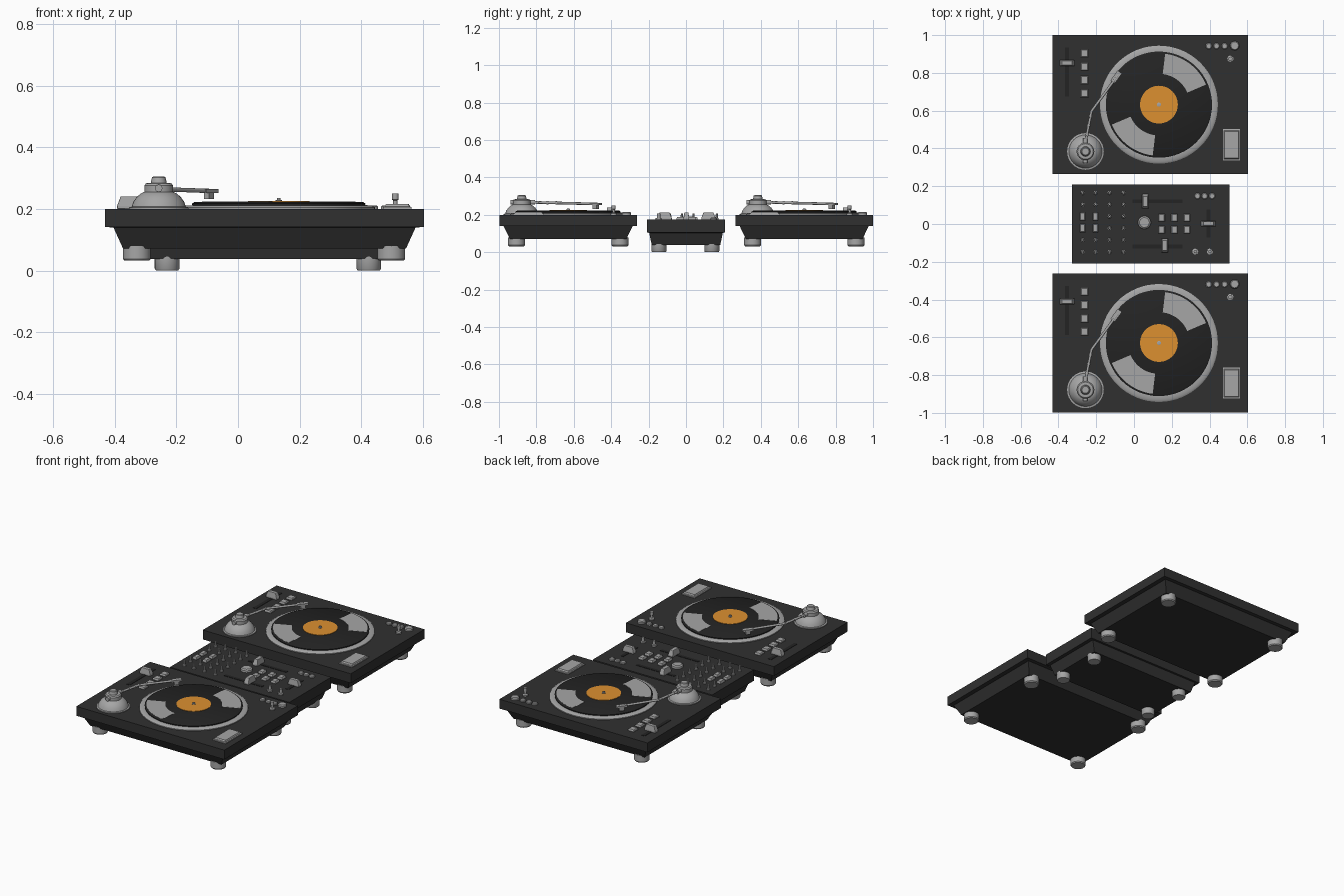
import bpy, bmesh, math
from mathutils import Vector

if "Cube" in bpy.data.objects:
    bpy.data.objects.remove(bpy.data.objects["Cube"])


def material(name, rgb):
    m = bpy.data.materials.new(name)
    m.diffuse_color = (*rgb, 1)
    m.use_nodes = True
    m.node_tree.nodes["Principled BSDF"].inputs["Base Color"].default_value = m.diffuse_color
    return m


DARK = material("charcoal", (0.03, 0.03, 0.03))
BLACK = material("black", (0.017, 0.017, 0.017))
GREY = material("light grey", (0.38, 0.38, 0.38))
ORANGE = material("orange", (0.72, 0.28, 0.03))


def finish(name, bm, mat, smooth=False, bevel=0):
    bmesh.ops.recalc_face_normals(bm, faces=bm.faces)
    me = bpy.data.meshes.new(name)
    bm.to_mesh(me)
    bm.free()
    me.materials.append(mat)
    ob = bpy.data.objects.new(name, me)
    bpy.context.collection.objects.link(ob)
    if bevel:
        mod = ob.modifiers.new("edge", "BEVEL")
        mod.width, mod.segments = bevel, 2
    if smooth:
        bpy.ops.object.select_all(action="DESELECT")
        ob.select_set(True)
        bpy.context.view_layer.objects.active = ob
        bpy.ops.object.shade_smooth_by_angle(angle=math.radians(35))
    return ob


def block(name, cx, cy, layers, mat, bevel=0):
    """Stack of rectangles (half x, half y, z), capped at both ends."""
    bm = bmesh.new()
    rings = [[bm.verts.new((cx + sx * hx, cy + sy * hy, z))
              for sx, sy in ((-1, -1), (1, -1), (1, 1), (-1, 1))] for hx, hy, z in layers]
    for a, b in zip(rings, rings[1:]):
        for i in range(4):
            j = (i + 1) % 4
            bm.faces.new((a[i], a[j], b[j], b[i]))
    bm.faces.new(rings[0])
    bm.faces.new(rings[-1])
    return finish(name, bm, mat, bevel=bevel)


def lathe(name, cx, cy, profile, mat, n=24):
    """Turned part from (radius, z) points, capped at both ends."""
    bm = bmesh.new()
    rings = [[bm.verts.new((cx + r * math.cos(2 * math.pi * i / n),
                            cy + r * math.sin(2 * math.pi * i / n), z)) for i in range(n)]
             for r, z in profile]
    for a, b in zip(rings, rings[1:]):
        for i in range(n):
            j = (i + 1) % n
            bm.faces.new((a[i], a[j], b[j], b[i]))
    bm.faces.new(rings[0])
    bm.faces.new(rings[-1])
    return finish(name, bm, mat, smooth=True)


def rod(name, a, b, r, mat, n=12):
    """Straight round rod between two points."""
    a, b = Vector(a), Vector(b)
    bm = bmesh.new()
    bmesh.ops.create_cone(bm, cap_ends=True, segments=n, radius1=r, radius2=r, depth=(b - a).length)
    ob = finish(name, bm, mat, smooth=True)
    ob.location = (a + b) / 2
    ob.rotation_euler = (b - a).to_track_quat("Z", "Y").to_euler()
    return ob


def sector(name, cx, cy, r0, r1, a0, a1, z, mat, n=14):
    """Thin ring-sector plate."""
    bm = bmesh.new()
    cols = []
    for i in range(n + 1):
        t = math.radians(a0 + (a1 - a0) * i / n)
        cols.append([bm.verts.new((cx + r * math.cos(t), cy + r * math.sin(t), h))
                     for r, h in ((r0, z), (r1, z), (r1, z + 0.002), (r0, z + 0.002))])
    for a, b in zip(cols, cols[1:]):
        for k in range(4):
            m = (k + 1) % 4
            bm.faces.new((a[k], a[m], b[m], b[k]))
    bm.faces.new(cols[0])
    bm.faces.new(cols[-1])
    return finish(name, bm, mat)


def foot(name, x, y, r, z0, z1):
    lathe(name, x, y, [(r * 0.9, z0), (r, z0 + 0.006), (r, z1)], GREY)


def button(name, x, y, hx, hy, z, h):
    block(name, x, y, [(hx, hy, z - 0.003), (hx, hy, z + h * 0.5), (hx * 0.8, hy * 0.85, z + h)], GREY)


def fader(name, x, y, hx, hy, z, h):
    """Cap that narrows to a waist, with a broad foot."""
    block(name, x, y, [(hx, hy, z), (hx, hy, z + h * 0.25), (hx * 0.7, hy * 0.7, z + h)], GREY, 0.002)


def turntable(side, oy):
    z = 0.20
    # body: straight upper slab over a tapered underside
    block(side + "_deck_body", 0.086, oy, [(0.459, 0.312, 0.072), (0.49, 0.345, 0.14),
          (0.517, 0.368, 0.141), (0.517, 0.368, z)], DARK)
    for x in (-0.328, 0.497):
        for y in (-0.276, 0.277):
            foot(side + "_deck_foot", x, oy + y, 0.045, 0.032, 0.08)

    # platter, record, label, spindle
    px = 0.132
    lathe(side + "_platter", px, oy, [(0.312, z - 0.002), (0.312, 0.205), (0.303, 0.211), (0.28, 0.211)], GREY, 64)
    lathe(side + "_record", px, oy, [(0.28, 0.209), (0.281, 0.217), (0.272, 0.223)], BLACK, 64)
    for a in (23, 203):
        sector(side + "_record_sheen", px, oy, 0.163, 0.271, a, a + 60, 0.222, GREY)
    lathe(side + "_record_label", px, oy, [(0.1, 0.222), (0.1, 0.2255)], ORANGE, 48)
    lathe(side + "_spindle", px, oy, [(0.011, 0.224), (0.011, 0.228), (0.006, 0.229), (0.006, 0.235)], GREY, 12)

    # tonearm base with cap
    bx, by = -0.257, oy - 0.248
    lathe(side + "_tonearm_base", bx, by, [(0.097, z - 0.002), (0.097, 0.205), (0.088, 0.207), (0.083, 0.222),
          (0.072, 0.238), (0.058, 0.25), (0.045, 0.256)], GREY, 32)
    lathe(side + "_tonearm_cap", bx, by, [(0.047, 0.255), (0.047, 0.276), (0.041, 0.283), (0.026, 0.284),
          (0.022, 0.302), (0.018, 0.305)], GREY, 24)
    rod(side + "_tonearm_pivot", (bx, by - 0.06, 0.267), (bx, by + 0.07, 0.267), 0.012, GREY)
    # bent arm, collars, headshell and cartridge
    p0, p1, p2 = (bx, by + 0.05, 0.267), (-0.225, oy - 0.035, 0.263), (-0.085, oy + 0.155, 0.258)
    rod(side + "_arm_lower", p0, p1, 0.007, GREY)
    rod(side + "_arm_upper", p1, p2, 0.007, GREY)
    lathe(side + "_arm_elbow", p1[0], p1[1], [(0.007, 0.257), (0.007, 0.269)], GREY, 12)
    for t in (0.2, 0.5, 0.8):
        a = Vector(p0).lerp(Vector(p1), t)
        rod(side + "_arm_collar", a, a + (Vector(p1) - Vector(p0)) * 0.06, 0.009, GREY)
    turn = math.atan2(p2[1] - p1[1], p2[0] - p1[0])
    for nm, hx, hy, z0, z1 in (("_headshell", 0.032, 0.014, 0.252, 0.264), ("_cartridge", 0.014, 0.01, 0.232, 0.253)):
        ob = block(side + nm, 0, 0, [(hx, hy, z0), (hx, hy, z1)], GREY)
        ob.location = (-0.094, oy + 0.147, 0)
        ob.rotation_euler.z = turn

    # pitch slider and square buttons
    block(side + "_pitch_slot", -0.355, oy + 0.172, [(0.011, 0.13, z - 0.002), (0.011, 0.13, z + 0.002)], BLACK)
    fader(side + "_pitch_fader", -0.354, oy + 0.22, 0.038, 0.016, z, 0.04)
    for y in (0.272, 0.201, 0.13, 0.06):
        button(side + "_deck_button", -0.262, oy + y, 0.021, 0.021, z, 0.012)

    # start plate, round buttons and target light
    block(side + "_start_plate", 0.516, oy - 0.212, [(0.046, 0.083, z - 0.002), (0.046, 0.083, 0.206),
          (0.04, 0.075, 0.208), (0.036, 0.07, 0.216)], GREY)
    for x in (0.396, 0.437, 0.48):
        lathe(side + "_round_button", x, oy + 0.31, [(0.017, z - 0.002), (0.017, 0.207), (0.013, 0.211)], GREY, 12)
    lathe(side + "_power_knob", 0.533, oy + 0.312, [(0.025, z - 0.002), (0.025, 0.21), (0.02, 0.216)], GREY, 16)
    lathe(side + "_target_light", 0.51, oy + 0.243, [(0.017, z - 0.002), (0.017, 0.208), (0.007, 0.212),
          (0.007, 0.228), (0.011, 0.23), (0.011, 0.25)], GREY, 12)


turntable("front", -0.63)
turntable("back", 0.632)

# mixer body and feet
Z = 0.174
block("mixer_body", 0.088, 0, [(0.372, 0.183, 0.038), (0.395, 0.197, 0.104),
      (0.417, 0.209, 0.105), (0.417, 0.209, Z)], DARK)
for fx in (-0.23, 0.424):
    for fy in (-0.145, 0.138):
        foot("mixer_foot", fx, fy, 0.04, 0, 0.045)

# knob grid, with four buttons in the left middle
for i, kx in enumerate((-0.272, -0.204, -0.13, -0.055)):
    for j, ky in enumerate((0.165, 0.103, 0.04, -0.022, -0.085, -0.148)):
        if i < 2 and j in (2, 3):
            button("mixer_channel_button", kx, ky, 0.014, 0.022, Z, 0.015)
        else:
            lathe("mixer_knob", kx, ky, [(0.011, Z - 0.002), (0.010, Z + 0.008), (0.007, Z + 0.01),
                  (0.006, Z + 0.034)], GREY, 10)

# large dial, pads and small round controls
lathe("mixer_dial", 0.055, 0.008, [(0.035, Z - 0.002), (0.034, Z + 0.012), (0.026, Z + 0.018)], GREY, 24)
for kx in (0.146, 0.214, 0.28):
    for ky in (0.034, -0.03):
        button("mixer_pad", kx, ky, 0.017, 0.02, Z, 0.014)
for kx in (0.336, 0.374, 0.413):
    lathe("mixer_round_button", kx, 0.148, [(0.017, Z - 0.002), (0.017, Z + 0.007), (0.013, Z + 0.011)], GREY, 12)
for kx in (0.325, 0.402):
    lathe("mixer_output_knob", kx, -0.146, [(0.016, Z - 0.002), (0.016, Z + 0.008), (0.009, Z + 0.01),
          (0.009, Z + 0.034)], GREY, 12)

# fader slots and caps
for fx, fy, hx, hy in ((0.125, 0.121, 0.133, 0.01), (0.125, -0.119, 0.133, 0.01), (0.394, 0.003, 0.01, 0.075)):
    block("mixer_slot", fx, fy, [(hx, hy, Z - 0.002), (hx, hy, Z + 0.002)], BLACK)
for fx, fy, hx, hy in ((0.06, 0.12, 0.017, 0.038), (0.163, -0.114, 0.017, 0.038), (0.394, 0.002, 0.038, 0.015)):
    fader("mixer_fader", fx, fy, hx, hy, Z, 0.038)
